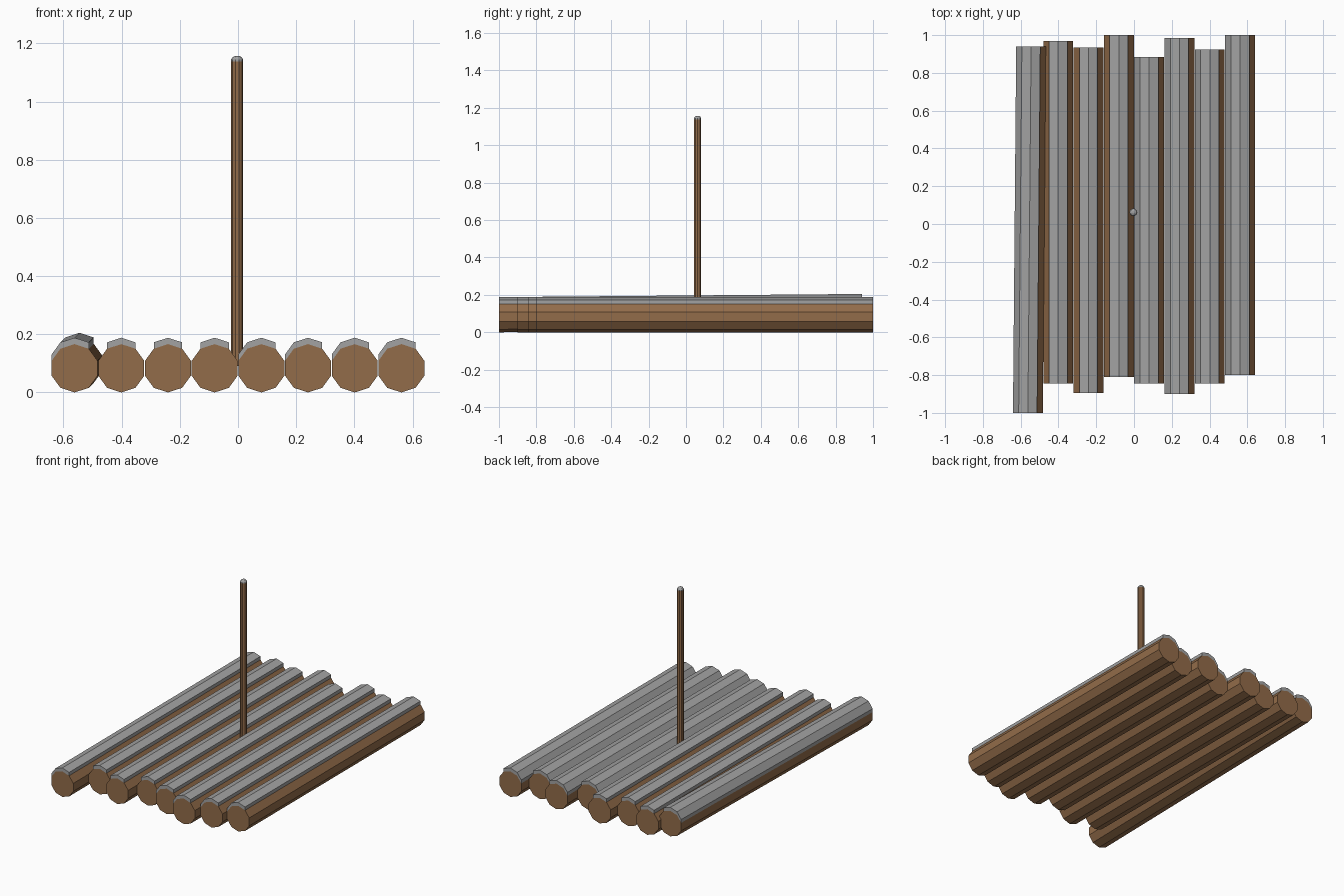
import bpy, bmesh
from math import cos, sin, radians

cube = bpy.data.objects.get("Cube")
if cube:
    bpy.data.objects.remove(cube, do_unlink=True)


def material(name, rgb):
    m = bpy.data.materials.new(name)
    m.use_nodes = True
    m.diffuse_color = (*rgb, 1)
    m.node_tree.nodes["Principled BSDF"].inputs["Base Color"].default_value = (*rgb, 1)
    return m


WOOD = material("brown wood", (0.29, 0.15, 0.068))
FROST = material("grey topping", (0.36, 0.36, 0.36))

RADIUS = 0.083
SPACING = 0.1605
LIFT = 0.022


def finish(name, bm, mat):
    bmesh.ops.recalc_face_normals(bm, faces=bm.faces)
    mesh = bpy.data.meshes.new(name)
    bm.to_mesh(mesh)
    bm.free()
    mesh.materials.append(mat)
    obj = bpy.data.objects.new(name, mesh)
    bpy.context.collection.objects.link(obj)
    return obj


def prism(name, profile, centre_x, front, back, slant, mat):
    """Sweep an x-z profile from front to back, the back end moved by slant."""
    bm = bmesh.new()
    near = [bm.verts.new((centre_x + x, front, z)) for x, z in profile]
    far = [bm.verts.new((centre_x + x + slant[0], back, z + slant[1])) for x, z in profile]
    bm.faces.new(near)
    bm.faces.new(far)
    for i in range(len(profile)):
        j = (i + 1) % len(profile)
        bm.faces.new((near[i], near[j], far[j], far[i]))
    return finish(name, bm, mat)


def lathe(name, rings, sides, x, y, mat):
    """Stack regular polygons given as (radius, height)."""
    bm = bmesh.new()
    loops = [[bm.verts.new((x + r * cos(radians(360 * k / sides)),
                            y + r * sin(radians(360 * k / sides)), z))
              for k in range(sides)] for r, z in rings]
    bm.faces.new(loops[0])
    bm.faces.new(loops[-1])
    for a, b in zip(loops, loops[1:]):
        for k in range(sides):
            n = (k + 1) % sides
            bm.faces.new((a[k], a[n], b[n], b[k]))
    return finish(name, bm, mat)


def rim(angle):
    return RADIUS * cos(radians(angle)), RADIUS + RADIUS * sin(radians(angle))


# Deck logs: front end, back end, number of covered top facets
logs = [(-1.0, 0.94, 3), (-0.845, 0.97, 2), (-0.895, 0.935, 2), (-0.81, 1.0, 2),
        (-0.845, 0.885, 3), (-0.9, 0.985, 3), (-0.845, 0.925, 3), (-0.8, 1.0, 3)]

for i, (front, back, facets) in enumerate(logs):
    x = (i - 3.5) * SPACING
    slant = (0.017, 0.017) if i == 0 else (0, 0)
    outline = [rim(90 + 36 * k) for k in range(10)]
    prism(f"log_{i + 1}", outline, x, front, back, slant, WOOD)
    # Topping: the covered facets repeated a little higher
    arc = [rim(54 + 36 * k) for k in range(facets + 1)]
    raised = [(px, pz + LIFT) for px, pz in reversed(arc)]
    prism(f"log_topping_{i + 1}", arc + raised, x, front, back, slant, FROST)

# Mast with a small domed tip
lathe("mast", [(0.0205, 0.09), (0.0205, 1.138)], 10, -0.003, 0.062, WOOD)
lathe("mast_tip", [(0.0205, 1.138), (0.0205, 1.145), (0.015, 1.153), (0.007, 1.157)],
      10, -0.003, 0.062, FROST)
